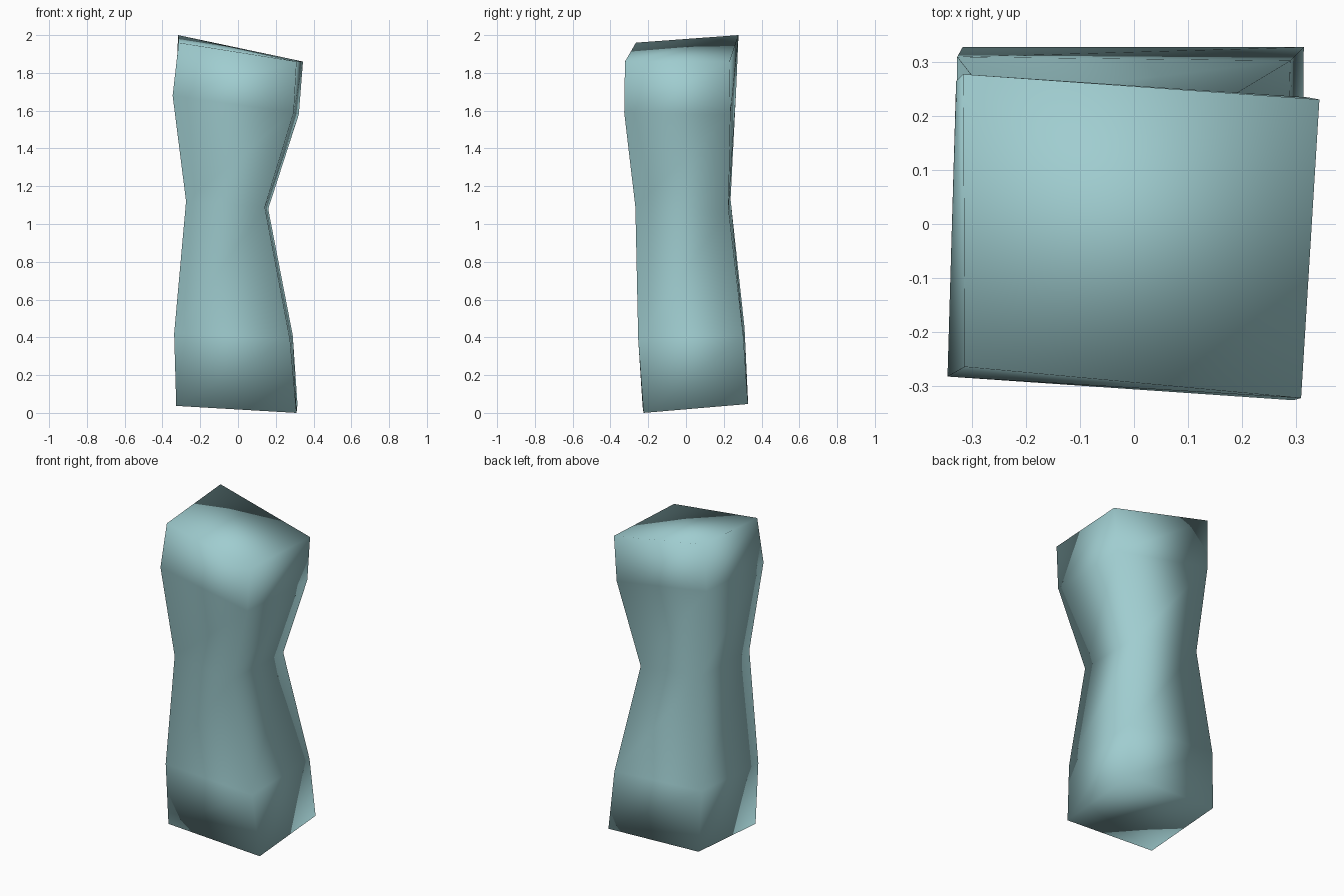
import bpy
import bmesh

default_cube = bpy.data.objects.get("Cube")
if default_cube:
    bpy.data.objects.remove(default_cube, do_unlink=True)


def make_material(name, colour):
    material = bpy.data.materials.new(name)
    material.use_nodes = True
    material.diffuse_color = colour
    material.node_tree.nodes["Principled BSDF"].inputs["Base Color"].default_value = colour
    return material


def loft_rings(name, rings, material):
    """Skin a stack of corner rings and cap both ends."""
    mesh = bpy.data.meshes.new(name)
    bm = bmesh.new()
    loops = [[bm.verts.new(corner) for corner in ring] for ring in rings]
    for lower, upper in zip(loops, loops[1:]):
        count = len(lower)
        for i in range(count):
            following = (i + 1) % count
            bm.faces.new((lower[i], lower[following], upper[following], upper[i]))
    bm.faces.new(reversed(loops[0]))
    bm.faces.new(loops[-1])
    bmesh.ops.recalc_face_normals(bm, faces=bm.faces)
    for face in bm.faces:
        face.smooth = True
    bm.to_mesh(mesh)
    bm.free()
    mesh.materials.append(material)
    obj = bpy.data.objects.new(name, mesh)
    bpy.context.scene.collection.objects.link(obj)
    return obj


# Irregular square sections, corners in order: front right, back right, back left, front left
foot = [(.31, -.225, 0), (.315, .328, .047), (-.318, .328, .07), (-.327, -.23, .037)]
lower_bulge = [(.275, -.253, .39), (.29, .303, .41), (-.328, .31, .45), (-.338, -.242, .42)]
waist = [(.142, -.268, 1.09), (.16, .225, 1.08), (-.27, .236, 1.13), (-.275, -.242, 1.12)]
upper_bulge = [(.295, -.327, 1.59), (.322, .235, 1.58), (-.33, .265, 1.7), (-.346, -.283, 1.68)]
crown = [(.31, -.323, 1.86), (.344, .231, 1.86), (-.317, .278, 2), (-.314, -.265, 1.96)]

# Waisted pillar, smooth shaded throughout
pale_teal = make_material("pale_teal", (.35, .61, .63, 1))
loft_rings("waisted_pillar", [foot, lower_bulge, waist, upper_bulge, crown], pale_teal)
